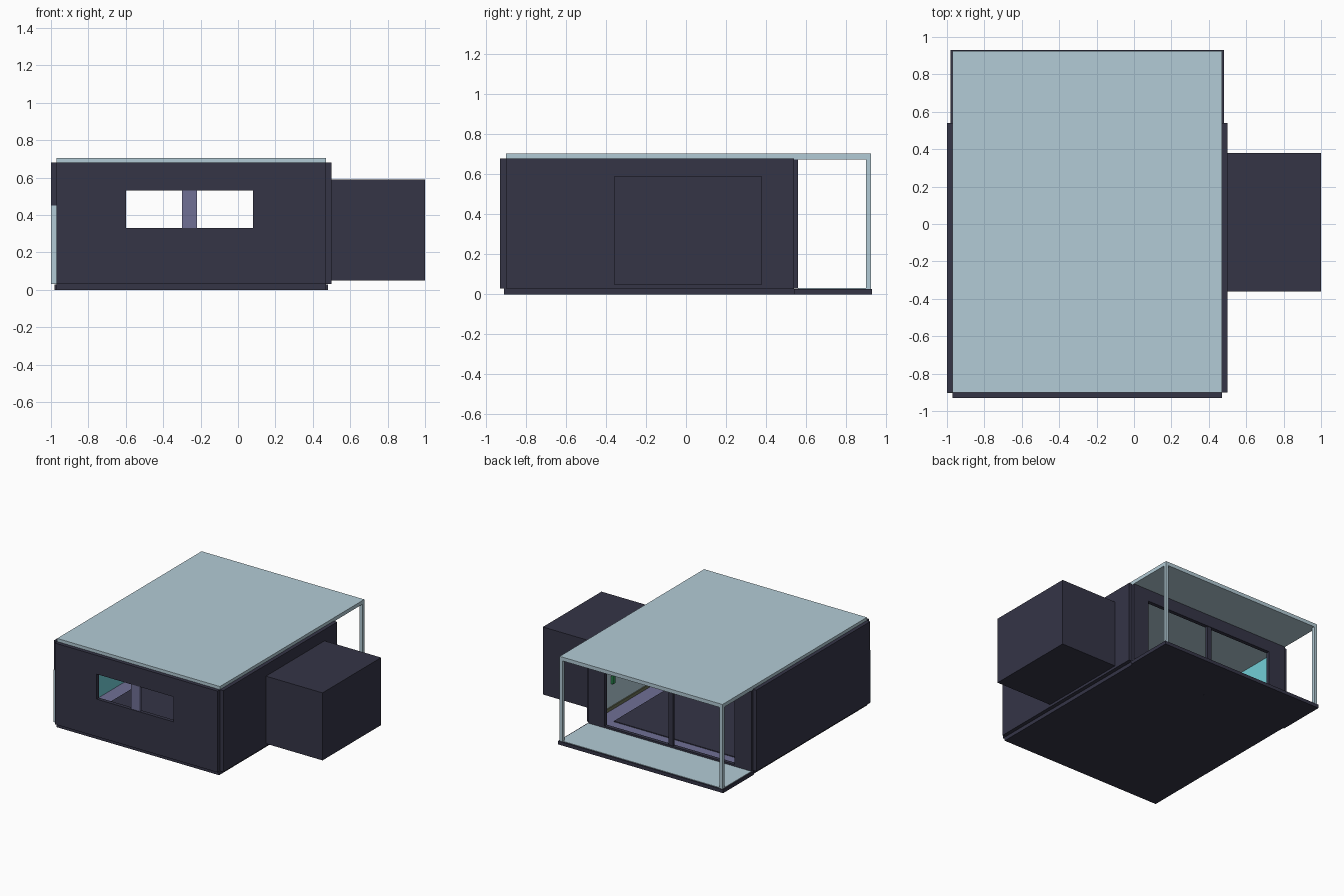
import bpy, bmesh

if "Cube" in bpy.data.objects:
    bpy.data.objects.remove(bpy.data.objects["Cube"])

def mat(name, rgb):
    m = bpy.data.materials.new(name)
    m.diffuse_color = (*rgb, 1)
    m.use_nodes = True
    m.node_tree.nodes["Principled BSDF"].inputs["Base Color"].default_value = m.diffuse_color
    return m

DARK = mat("dark_cladding", (0.035, 0.035, 0.062))
PALE = mat("pale_blue", (0.45, 0.60, 0.67))
PURPLE = mat("purple", (0.16, 0.16, 0.30))
CYAN = mat("cyan", (0.17, 0.62, 0.68))
GREEN = mat("green", (0.03, 0.30, 0.10))
OLIVE = mat("olive", (0.15, 0.17, 0.10))

def box(name, x, y, z, material):
    """Box from (min, max) ranges along each axis."""
    bm = bmesh.new()
    bmesh.ops.create_cube(bm, size=1)
    for v in bm.verts:
        v.co = [r[0] if c < 0 else r[1] for c, r in zip(v.co, (x, y, z))]
    me = bpy.data.meshes.new(name)
    bm.to_mesh(me)
    bm.free()
    me.materials.append(material)
    ob = bpy.data.objects.new(name, me)
    bpy.context.collection.objects.link(ob)
    return ob

def wall_with_opening(name, x, y, z, ox, oz):
    """Wall along x with a rectangular opening, built as one mesh."""
    bm = bmesh.new()
    xs, zs = (x[0], ox[0], ox[1], x[1]), (z[0], oz[0], oz[1], z[1])
    grid = [[bm.verts.new((a, y[0], c)) for c in zs] for a in xs]
    faces = []
    for i in range(3):
        for k in range(3):
            if (i, k) != (1, 1) and zs[k + 1] - zs[k] > 1e-5:
                faces.append(bm.faces.new((grid[i][k], grid[i + 1][k],
                                           grid[i + 1][k + 1], grid[i][k + 1])))
    ext = bmesh.ops.extrude_face_region(bm, geom=faces, use_keep_orig=True)
    for g in ext["geom"]:
        if isinstance(g, bmesh.types.BMVert):
            g.co.y = y[1]
    bmesh.ops.recalc_face_normals(bm, faces=bm.faces)
    me = bpy.data.meshes.new(name)
    bm.to_mesh(me)
    bm.free()
    me.materials.append(DARK)
    bpy.context.collection.objects.link(bpy.data.objects.new(name, me))

# floor slab, rear terrace and its decking
box("floor_slab", (-0.97, 0.47), (-0.91, 0.54), (0, 0.03), DARK)
box("terrace_slab", (-0.98, 0.48), (0.54, 0.93), (0, 0.028), DARK)
box("terrace_decking", (-0.97, 0.47), (0.56, 0.92), (0.028, 0.031), PALE)

# outer walls
wall_with_opening("front_wall", (-0.97, 0.47), (-0.93, -0.90), (0.03, 0.68),
                  (-0.60, 0.08), (0.33, 0.53))
wall_with_opening("back_wall", (-0.97, 0.47), (0.53, 0.56), (0.03, 0.675),
                  (-0.82, 0.33), (0.045, 0.58))
for side, x in (("left", (-1.0, -0.97)), ("right", (0.47, 0.50))):
    box(side + "_wall", x, (-0.90, 0.54), (0.03, 0.68), DARK)
box("left_wall_end_trim", (-1.0, -0.97), (-0.903, -0.90), (0.03, 0.45), PALE)

# window and door mullions
box("window_mullion", (-0.30, -0.22), (-0.925, -0.905), (0.33, 0.53), PURPLE)
box("door_mullion", (-0.275, -0.235), (0.535, 0.555), (0.045, 0.58), DARK)

# side annex
box("side_annex", (0.50, 1.0), (-0.36, 0.38), (0.05, 0.59), DARK)

# roof and terrace posts
box("roof", (-0.97, 0.47), (-0.90, 0.925), (0.675, 0.705), PALE)
for side, x in (("left", -0.97), ("right", 0.445)):
    box(side + "_post", (x, x + 0.025), (0.90, 0.925), (0.028, 0.675), PALE)

# interior finishes
box("interior_floor", (-0.97, 0.47), (-0.90, 0.53), (0.03, 0.034), PURPLE)
box("rug", (-0.85, 0.33), (-0.75, 0.44), (0.034, 0.04), DARK)
box("left_lining", (-0.97, -0.966), (-0.90, 0.53), (0.034, 0.675), CYAN)
box("right_lining", (0.466, 0.47), (-0.90, 0.53), (0.034, 0.675), PALE)
box("right_skirting", (0.458, 0.466), (-0.90, 0.53), (0.034, 0.06), OLIVE)
box("wall_fixture", (0.45, 0.466), (0.25, 0.28), (0.24, 0.30), GREEN)
